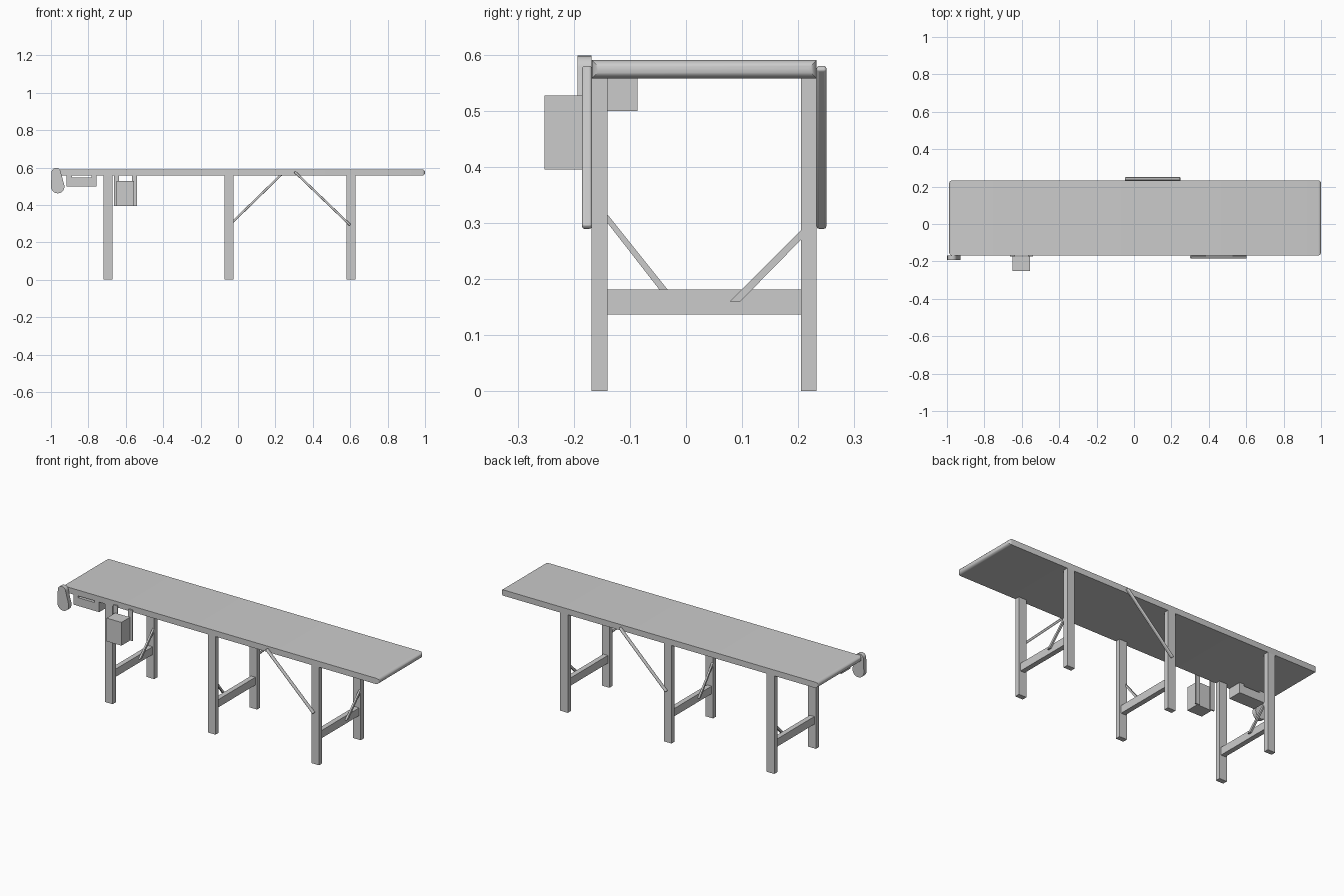
import bpy, bmesh, math
from mathutils import Vector

cube = bpy.data.objects.get("Cube")
if cube:
    bpy.data.objects.remove(cube, do_unlink=True)

grey = bpy.data.materials.new("plain_grey")
grey.use_nodes = True
grey.diffuse_color = (0.6, 0.6, 0.6, 1)
grey.node_tree.nodes["Principled BSDF"].inputs["Base Color"].default_value = (0.6, 0.6, 0.6, 1)


def finish(name, bm):
    bmesh.ops.recalc_face_normals(bm, faces=bm.faces)
    mesh = bpy.data.meshes.new(name)
    bm.to_mesh(mesh)
    bm.free()
    mesh.materials.append(grey)
    obj = bpy.data.objects.new(name, mesh)
    bpy.context.collection.objects.link(obj)
    return obj


def smooth(obj):
    bpy.ops.object.select_all(action="DESELECT")
    obj.select_set(True)
    bpy.context.view_layer.objects.active = obj
    bpy.ops.object.shade_smooth_by_angle(angle=math.radians(35))


def prism(name, axis, profile, low, high):
    """Extrude a profile along x (profile in y, z) or along y (profile in x, z)."""
    bm = bmesh.new()
    def place(a, b, d):
        return (d, a, b) if axis == "x" else (a, d, b)
    face = bm.faces.new([bm.verts.new(place(a, b, low)) for a, b in profile])
    new = bmesh.ops.extrude_face_region(bm, geom=[face])["geom"]
    shift = Vector(place(0, 0, high - low))
    bmesh.ops.translate(bm, vec=shift, verts=[v for v in new if isinstance(v, bmesh.types.BMVert)])
    return finish(name, bm)


def box(name, x, y, z):
    return prism(name, "y", [(x[0], z[0]), (x[1], z[0]), (x[1], z[1]), (x[0], z[1])], *y)


FRONT, BACK = -0.168, 0.233
BELT_LOW, BELT_TOP = 0.557, 0.59

# Belt bed with rounded ends
bed = box("conveyor_belt", (-0.988, 1.0), (FRONT, BACK), (BELT_LOW, BELT_TOP))
bm = bmesh.new()
bm.from_mesh(bed.data)
ends = [e for e in bm.edges if abs(e.verts[0].co.x - e.verts[1].co.x) < 0.01]
bmesh.ops.bevel(bm, geom=ends, offset=0.0155, segments=5, profile=0.5, affect="EDGES")
bm.to_mesh(bed.data)
bm.free()
smooth(bed)

# Trestles: two legs, a crossbeam and one corner brace each
back_brace = [(0.205, 0.287), (0.205, 0.27), (0.097, 0.16), (0.078, 0.16)]
front_brace = [(-0.14, 0.315), (-0.14, 0.3), (-0.031, 0.16), (-0.016, 0.16)]
for place, x in (("right", -0.694), ("middle", -0.048), ("left", 0.603)):
    box(place + "_front_leg", (x - 0.024, x + 0.024), (FRONT, -0.14), (0, BELT_LOW))
    box(place + "_back_leg", (x - 0.024, x + 0.024), (0.205, BACK), (0, BELT_LOW))
    box(place + "_crossbeam", (x - 0.014, x + 0.014), (-0.14, 0.205), (0.137, 0.181))
    if place == "middle":
        prism(place + "_corner_brace", "x", front_brace, x - 0.024, x - 0.014)
    else:
        prism(place + "_corner_brace", "x", back_brace, x + 0.014, x + 0.024)


# Long diagonal struts on the outer sides
def strut(name, start, end, low, high):
    a, b = Vector(start), Vector(end)
    along = (b - a).normalized() * 0.006
    side = Vector((-along.y, along.x))
    obj = prism(name, "y", [a + side, a - side, b - side, b + side], low, high)
    bevel = obj.modifiers.new("rounded_edges", "BEVEL")
    bevel.width = 0.004
    bevel.segments = 3
    smooth(obj)


strut("front_strut", (0.303, 0.577), (0.6, 0.292), FRONT - 0.017, FRONT)
strut("back_strut", (0.247, 0.577), (-0.046, 0.292), BACK, BACK + 0.017)


# Drive cover: hull of a small and a large pulley
def arc(cx, cz, r, begin, finish_angle, steps=14):
    span = finish_angle - begin
    return [(cx + r * math.cos(math.radians(begin + span * i / steps)),
             cz + r * math.sin(math.radians(begin + span * i / steps))) for i in range(steps + 1)]


cover = arc(-0.972, 0.573, 0.025, 0, 180) + arc(-0.964, 0.498, 0.036, 170, 375)
smooth(prism("drive_cover", "y", cover, -0.193, FRONT))

# Motor with two mounting ears under the belt
box("motor_body", (-0.916, -0.756), (FRONT + 0.002, -0.086), (0.499, 0.546))
for side, x in (("right", -0.916), ("left", -0.784)):
    box(side + "_motor_mount", (x, x + 0.028), (FRONT + 0.002, -0.086), (0.546, BELT_LOW))

# Control box on two hanging straps
box("control_box", (-0.649, -0.556), (-0.252, -0.175), (0.395, 0.527))
for side, x in (("right", -0.662), ("left", -0.567)):
    box(side + "_box_strap", (x, x + 0.026), (-0.175, FRONT), (0.395, 0.57))
